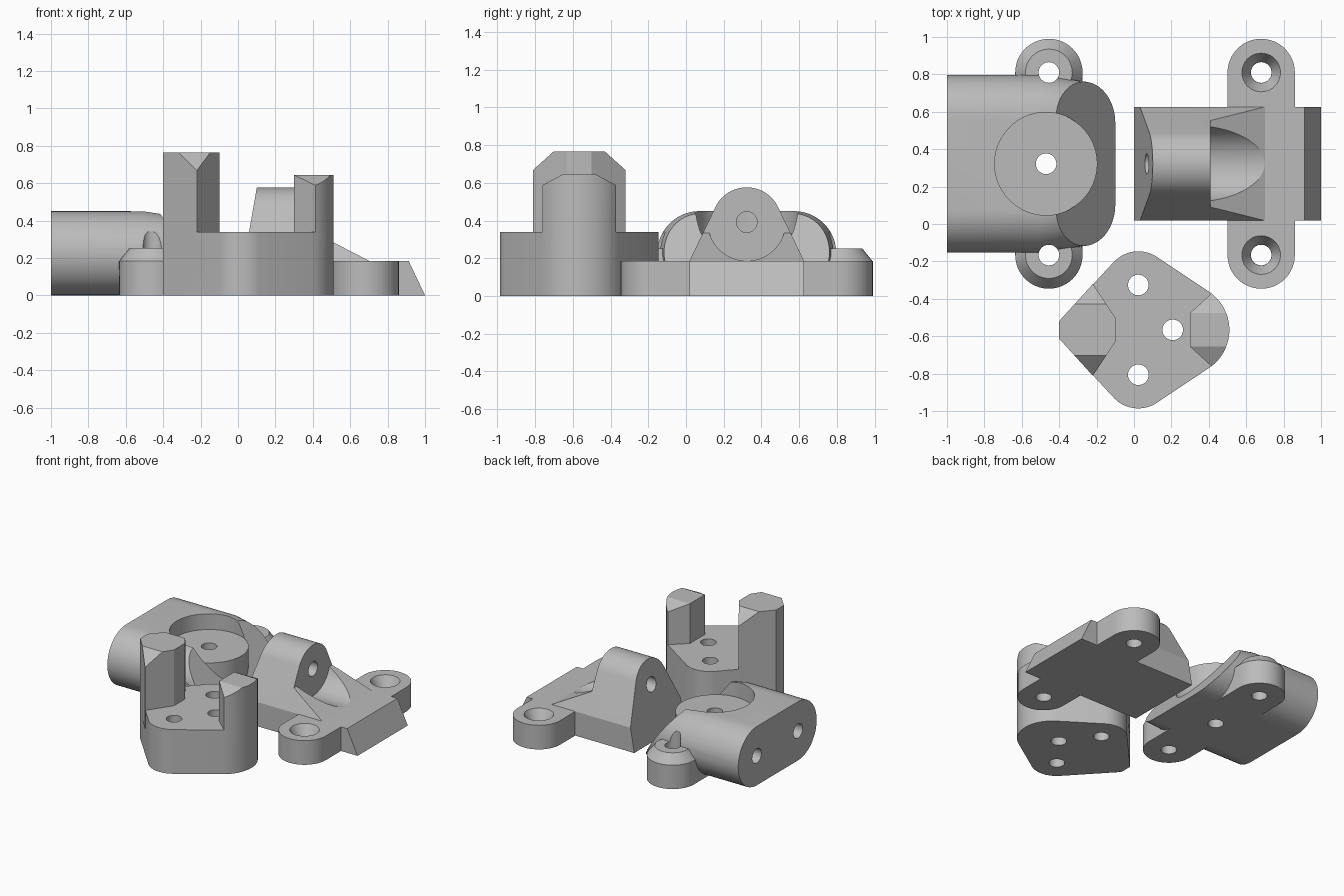
import bpy, bmesh, math
from mathutils import Vector

if "Cube" in bpy.data.objects:
    bpy.data.objects.remove(bpy.data.objects["Cube"])

grey = bpy.data.materials.new("plain grey")
grey.diffuse_color = (0.5, 0.5, 0.5, 1)
grey.use_nodes = True
grey.node_tree.nodes["Principled BSDF"].inputs["Base Color"].default_value = grey.diffuse_color


def hull(name, pts):
    """Convex solid around a set of points."""
    bm = bmesh.new()
    for p in pts:
        bm.verts.new(p)
    r = bmesh.ops.convex_hull(bm, input=bm.verts)
    junk = [g for g in r["geom_interior"] + r["geom_unused"] if isinstance(g, bmesh.types.BMVert)]
    bmesh.ops.delete(bm, geom=list(set(junk)), context='VERTS')
    bmesh.ops.dissolve_limit(bm, angle_limit=0.002, verts=bm.verts, edges=bm.edges)
    bmesh.ops.recalc_face_normals(bm, faces=bm.faces)
    me = bpy.data.meshes.new(name)
    bm.to_mesh(me)
    bm.free()
    me.materials.append(grey)
    ob = bpy.data.objects.new(name, me)
    bpy.context.collection.objects.link(ob)
    return ob


def ring(cx, cy, r, n=48):
    return [(cx + r * math.cos(2 * math.pi * i / n), cy + r * math.sin(2 * math.pi * i / n))
            for i in range(n)]


def up(name, pts, z0, z1):
    """Prism of an (x, y) outline."""
    return hull(name, [(x, y, z) for x, y in pts for z in (z0, z1)])


def along_x(name, pts, x0, x1):
    """Prism of a (y, z) outline."""
    return hull(name, [(x, y, z) for y, z in pts for x in (x0, x1)])


def along_y(name, pts, y0, y1):
    """Prism of an (x, z) outline."""
    return hull(name, [(x, y, z) for x, z in pts for y in (y0, y1)])


def cone(name, x, y, r0, z0, r1, z1):
    return hull(name, [(*p, z0) for p in ring(x, y, r0)] + [(*p, z1) for p in ring(x, y, r1)])


def combine(ob, op, *others):
    """Boolean other solids into ob and remove them."""
    for o in others:
        m = ob.modifiers.new("bool", 'BOOLEAN')
        m.object, m.operation, m.solver = o, op, 'EXACT'
        deps = bpy.context.evaluated_depsgraph_get()
        me = bpy.data.meshes.new_from_object(ob.evaluated_get(deps))
        ob.modifiers.clear()
        ob.data = me
        bpy.data.objects.remove(o)
    return ob


def drill(x, y):
    return up("drill", ring(x, y, 0.055), -0.1, 1)


CY, EARS, HOLE = 0.322, (0.81, -0.166), 0.055

# --- Pocket housing: stadium body with tapered nose ---
def stadium(x, inset):
    s = 1 - inset / 0.45
    pts = ring(0.072, 0.225, 0.225 - inset / 2) + ring(0.572, 0.225, 0.225 - inset / 2)
    zmin = inset / 2
    pts = [(y + (inset / 2 if y < CY else -inset / 2), (z - zmin) / (0.45 - inset) * 0.45 * s)
           for y, z in pts]
    return [(x, y, z) for y, z in pts]

housing = hull("pocket_housing", stadium(-1, 0) + stadium(-0.5, 0) + stadium(-0.38, 0.06)
               + stadium(-0.1, 0.06))
combine(housing, 'DIFFERENCE',
        along_y("nose_cut", [(-0.1, 0), (-0.462, 0.5), (0.1, 0.5), (0.1, -0.14), (0, -0.138)], -0.5, 1.2),
        up("pocket_cut", ring(-0.47, CY, 0.275, 96), 0.33, 0.7))
combine(housing, 'UNION',
        up("boss", ring(-0.47, CY, 0.274, 96), 0.0, 0.33),
        up("ear_bar", ring(-0.455, EARS[0], 0.18) + ring(-0.455, EARS[1], 0.18), 0, 0.183))
for y in EARS:
    combine(housing, 'UNION', cone("ear_cap", -0.455, y, 0.18, 0.1829, 0.125, 0.252))
for y in EARS:
    combine(housing, 'DIFFERENCE', drill(-0.455, y))
combine(housing, 'DIFFERENCE', drill(-0.47, CY))
for y in (0.072, 0.572):
    combine(housing, 'DIFFERENCE', along_x("end_hole", ring(y, 0.225, HOLE), -1.1, -0.78))

# --- Post base: rounded plate with two chamfered posts ---
BY = -0.566
outline = ring(0.023, BY + 0.24, 0.18) + ring(0.023, BY - 0.24, 0.18) + ring(0.265, BY, 0.245, 96)
outline += [(-0.4, BY + 0.047), (-0.4, BY - 0.047)]
base = up("post_base", outline, 0, 0.338)

def post(pts, ztop, flat, half, zside):
    """Post whose top is bevelled toward both y sides."""
    p = up("post", pts, 0.2, ztop)
    for s in (1, -1):
        k = (ztop - zside) / (half - flat)
        a, b = BY + s * (flat - 0.1), BY + s * (half + 0.1)
        combine(p, 'DIFFERENCE', along_x("bevel", [
            (a, ztop + 0.1 * k), (b, zside - 0.1 * k), (b, ztop + 0.1 * k)], -1, 1))
    return p

tall = [(x, BY + s * y) for s in (1, -1) for x, y in ((-0.4, 0.047), (-0.22, 0.2455), (-0.1, 0.065))]
arc = [(x, y) for x, y in ring(0.265, BY, 0.245, 96) if x > 0.41]
short = arc + [(0.3, BY + 0.09), (0.3, BY - 0.09)]
combine(base, 'UNION', post(tall, 0.765, 0.137, 0.236, 0.676), post(short, 0.643, 0.09, 0.22, 0.575))
for x, y in ((0.023, BY + 0.24), (0.023, BY - 0.24), (0.207, BY)):
    combine(base, 'DIFFERENCE', drill(x, y))

# --- Hinge bracket: eared plate, saddle and rounded upright ---
ZP = 0.392
bracket = up("hinge_bracket", ring(0.68, EARS[0], 0.18) + ring(0.68, EARS[1], 0.18), 0, 0.185)
y0, y1 = CY - 0.304, CY + 0.304
profile = ring(CY, ZP, 0.184, 96) + [(y0, 0), (y1, 0), (y0, 0.185), (y1, 0.185)]
upright = along_x("upright", profile, -0.1, 0.78)
combine(upright, 'DIFFERENCE',
        along_y("front_slope", [(-0.0174, -0.1), (0.122, 0.7), (-0.3, 0.7), (-0.3, -0.1)], -1, 1.2),
        along_y("saddle_slope", [(0.41, 0.335), (0.69, 0.335), (0.816, 0.125), (1, 0.125),
                                 (1, 0.8), (0.41, 0.8)], -1, 1.2))
combine(bracket, 'UNION', upright,
        along_y("sloped_foot", [(0.3, 0), (0.3, 0.185), (0.912, 0.185), (1, 0)], y0, y1))
combine(bracket, 'DIFFERENCE',
        along_x("saddle_cut", ring(CY, ZP, 0.206, 96), 0.41, 0.8),
        along_x("pivot_hole", ring(CY, ZP, HOLE), -0.2, 0.6))
for y in EARS:
    combine(bracket, 'DIFFERENCE', drill(0.68, y),
            cone("countersink", 0.68, y, 0.056, 0.1, 0.106, 0.19))

# --- Smooth round surfaces, keep crisp edges ---
for ob in (housing, base, bracket):
    bpy.ops.object.select_all(action='DESELECT')
    ob.select_set(True)
    bpy.context.view_layer.objects.active = ob
    bpy.ops.object.shade_smooth_by_angle(angle=math.radians(25))
